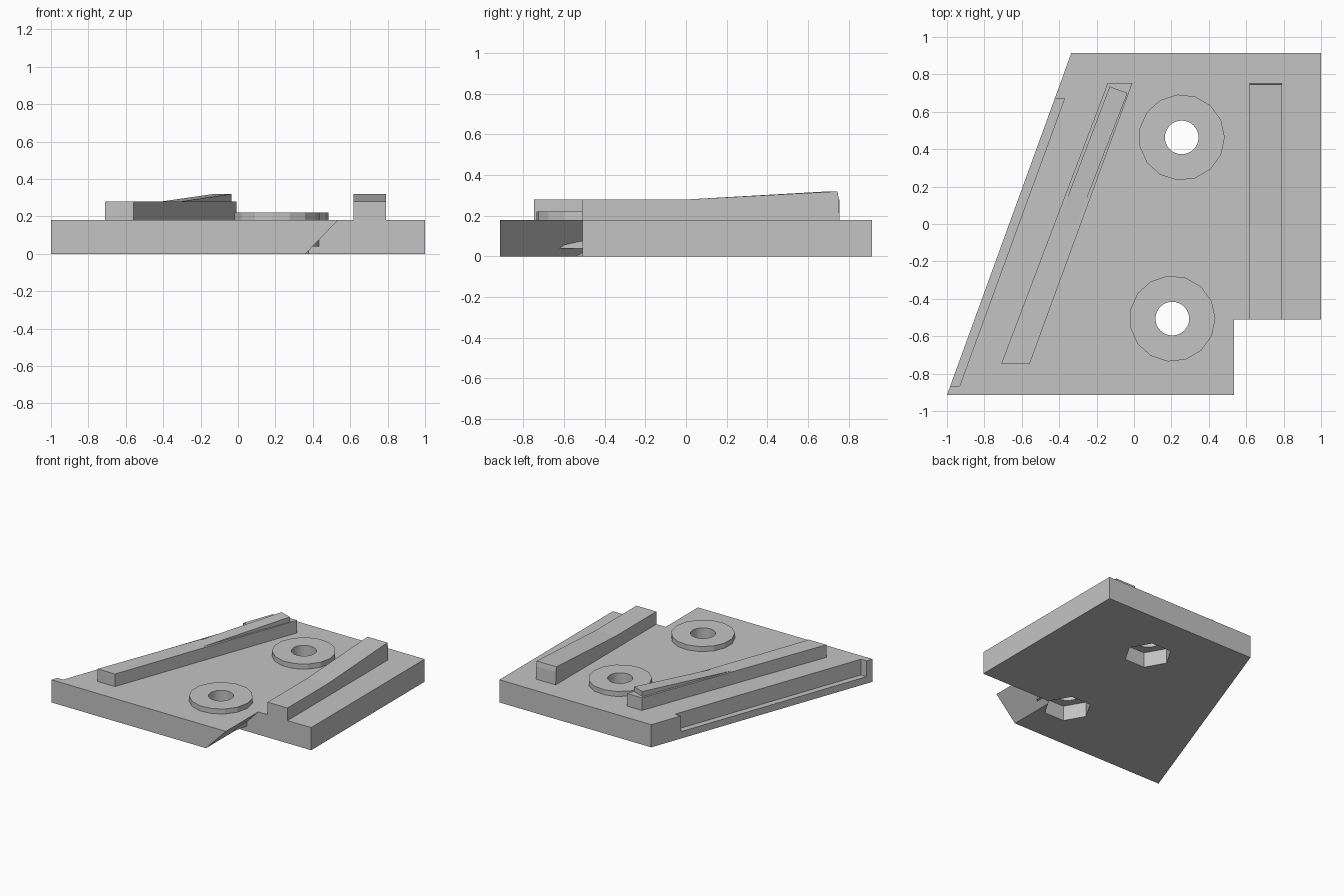
import bpy, bmesh
from math import cos, sin, tau

cube = bpy.data.objects.get("Cube")
if cube:
    bpy.data.objects.remove(cube, do_unlink=True)

grey = bpy.data.materials.new("plain grey")
grey.use_nodes = True
grey.diffuse_color = (0.55, 0.55, 0.55, 1)
grey.node_tree.nodes["Principled BSDF"].inputs["Base Color"].default_value = grey.diffuse_color


def loft(name, lower, upper):
    """Solid between two matching outlines of 3D points."""
    bm = bmesh.new()
    a = [bm.verts.new(p) for p in lower]
    b = [bm.verts.new(p) for p in upper]
    bm.faces.new(a[::-1])
    bm.faces.new(b)
    for i in range(len(a)):
        j = (i + 1) % len(a)
        bm.faces.new((a[i], a[j], b[j], b[i]))
    bmesh.ops.recalc_face_normals(bm, faces=bm.faces)
    mesh = bpy.data.meshes.new(name)
    bm.to_mesh(mesh)
    bm.free()
    mesh.materials.append(grey)
    obj = bpy.data.objects.new(name, mesh)
    bpy.context.collection.objects.link(obj)
    return obj


def prism(name, outline, z0, z1):
    return loft(name, [(x, y, z0) for x, y in outline], [(x, y, z1) for x, y in outline])


def round_prism(name, centre, radius, sides, z0, z1):
    ring = [(centre[0] + radius * cos(tau * i / sides),
             centre[1] + radius * sin(tau * i / sides)) for i in range(sides)]
    return prism(name, ring, z0, z1)


def cut(obj, cutter):
    mod = obj.modifiers.new("cut", "BOOLEAN")
    mod.operation = "DIFFERENCE"
    mod.solver = "EXACT"
    mod.object = cutter
    bpy.context.view_layer.objects.active = obj
    bpy.ops.object.modifier_apply(modifier=mod.name)


# Base plate with a stepped corner that is undercut at a slant
H = 0.18
outline = [(-1, -0.915), (0.535, -0.915), (0.535, -0.51), (1, -0.51), (1, 0.915), (-0.335, 0.915)]
plate = loft("base_plate",
             [(0.36 if x == 0.535 else x, y, 0) for x, y in outline],
             [(x, y, H) for x, y in outline])
cutters = []

# Long recess along the slanted edge
recess = prism("edge_recess_cutter",
               [(-1.08, -0.865), (-0.932, -0.865), (-0.372, 0.67), (-0.524, 0.67)], 0.055, 0.3)
cut(plate, recess)
cutters.append(recess)

# Bosses with a bolt hole and a six-sided nut pocket below
for label, centre in (("back", (0.255, 0.463)), ("front", (0.205, -0.506))):
    boss = round_prism(label + "_boss", centre, 0.23, 15, 0.04, 0.22)
    hole = round_prism(label + "_hole_cutter", centre, 0.09, 32, -0.1, 0.4)
    pocket = round_prism(label + "_pocket_cutter", centre, 0.175, 6, -0.1, 0.12)
    for part in (plate, boss):
        cut(part, hole)
        cut(part, pocket)
    cutters += [hole, pocket]

for cutter in cutters:
    cutter.hide_render = True
    bpy.data.objects.remove(cutter, do_unlink=True)

# Slanted rail and the narrower ramp on it
prism("slanted_rail", [(-0.71, -0.748), (-0.558, -0.748), (-0.008, 0.755), (-0.14, 0.755)], 0.17, 0.28)
ramp = [(-0.41, 0.0), (-0.305, 0.0), (-0.035, 0.70), (-0.13, 0.735)]
loft("slanted_ramp", [(x, y, 0.27) for x, y in ramp],
     [(x, y, 0.32 if y > 0 else 0.28) for x, y in ramp])

# Straight rail whose top rises towards the back
side = [(-0.51, 0.17), (0.755, 0.17), (0.752, 0.28), (0.745, 0.32), (0, 0.28), (-0.51, 0.28)]
loft("straight_rail", [(0.617, y, z) for y, z in side], [(0.792, y, z) for y, z in side])
